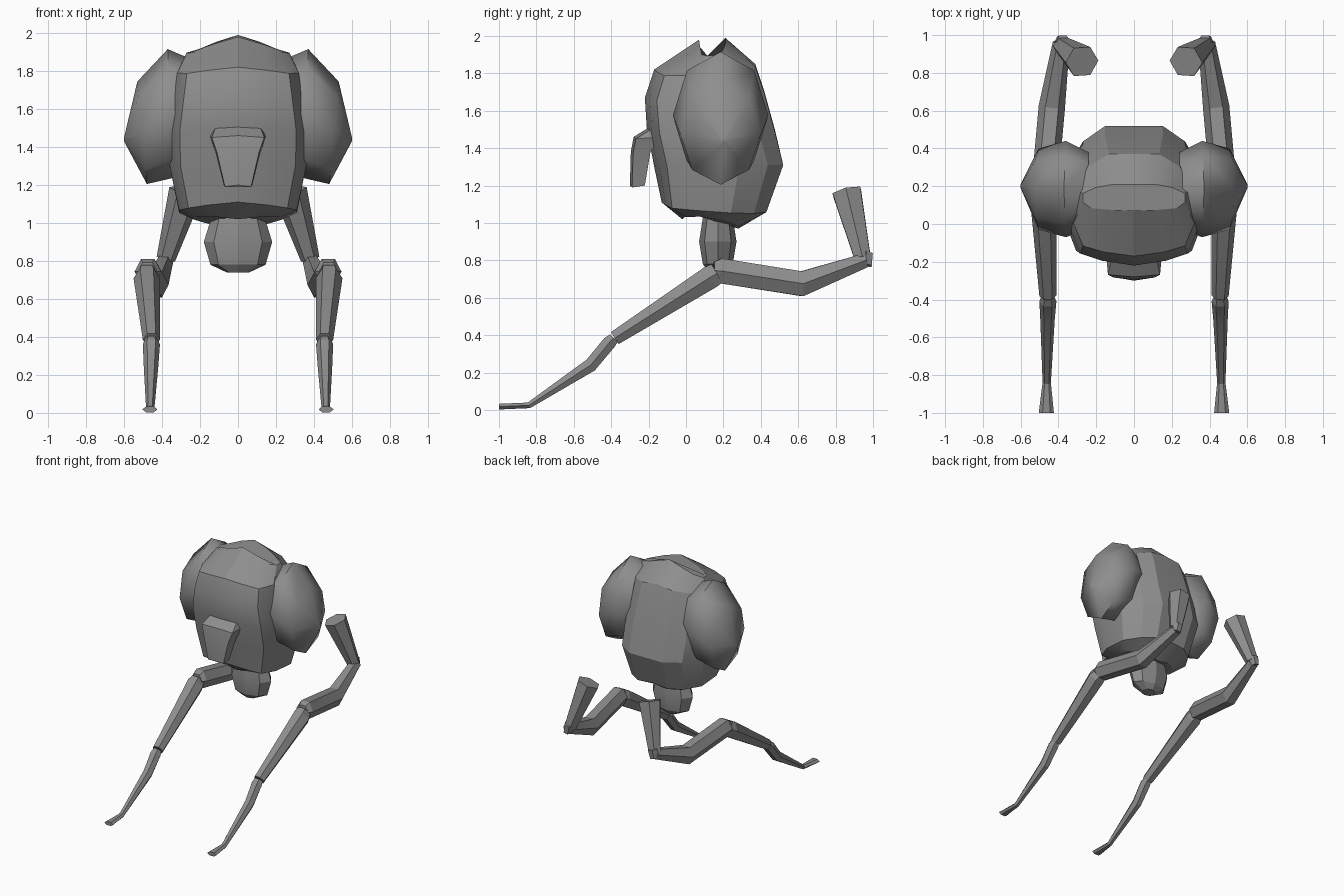
import bpy, bmesh, math
from mathutils import Vector

if "Cube" in bpy.data.objects:
    bpy.data.objects.remove(bpy.data.objects["Cube"])

grey = bpy.data.materials.new("plain grey")
grey.use_nodes = True
grey.diffuse_color = (0.27, 0.27, 0.27, 1)
grey.node_tree.nodes["Principled BSDF"].inputs["Base Color"].default_value = (0.27, 0.27, 0.27, 1)


def loft(name, rings, angle=20, mirrored=False):
    """Skin a list of equal-length point rings, with both ends closed."""
    bm = bmesh.new()
    loops = [[bm.verts.new(p) for p in ring] for ring in rings]
    n = len(loops[0])
    for a, b in zip(loops, loops[1:]):
        for i in range(n):
            j = (i + 1) % n
            bm.faces.new((a[i], a[j], b[j], b[i]))
    bm.faces.new(loops[0])
    bm.faces.new(loops[-1])
    if mirrored:
        geom = bmesh.ops.duplicate(bm, geom=bm.verts[:] + bm.edges[:] + bm.faces[:])["geom"]
        for v in geom:
            if isinstance(v, bmesh.types.BMVert):
                v.co.x *= -1
    bmesh.ops.remove_doubles(bm, verts=bm.verts, dist=0.0005)
    bmesh.ops.recalc_face_normals(bm, faces=bm.faces)
    mesh = bpy.data.meshes.new(name)
    bm.to_mesh(mesh)
    bm.free()
    mesh.materials.append(grey)
    ob = bpy.data.objects.new(name, mesh)
    bpy.context.collection.objects.link(ob)
    bpy.ops.object.select_all(action="DESELECT")
    ob.select_set(True)
    bpy.context.view_layer.objects.active = ob
    bpy.ops.object.shade_smooth_by_angle(angle=math.radians(angle))
    return ob


def symmetric(half):
    """Complete a ring whose first and last points lie on x = 0."""
    return half + [(-x, y, z) for x, y, z in reversed(half[1:-1])]


def ellipse(n, place):
    return [place(math.cos(k * math.tau / n), math.sin(k * math.tau / n)) for k in range(n)]


def tube(name, path, sides=6):
    """Pair of limbs along a path of (x, y, z, side radius, upward radius)."""
    pts = [Vector(p[:3]) for p in path]
    rings = []
    for i, p in enumerate(path):
        t = (pts[min(i + 1, len(pts) - 1)] - pts[max(i - 1, 0)]).normalized()
        side = (Vector((1, 0, 0)) - t * t.x).normalized()
        up = t.cross(side)
        rings.append(ellipse(sides, lambda c, s: pts[i] + side * c * p[3] + up * s * p[4] * 1.1))
    return loft(name, rings, 15, mirrored=True)


# Head: front z, front y, back z, back y, half width, drop at the sides
levels = [
    (1.02, -0.02, 0.97, 0.28, 0.23, -0.03),
    (1.11, -0.13, 1.07, 0.43, 0.31, 0.03),
    (1.30, -0.17, 1.31, 0.52, 0.36, 0.0),
    (1.51, -0.21, 1.50, 0.475, 0.365, 0.03),
    (1.67, -0.22, 1.70, 0.42, 0.34, 0.02),
    (1.82, -0.17, 1.85, 0.37, 0.32, 0.04),
    (1.98, 0.07, 1.99, 0.21, 0.27, 0.09),
]
# Across fraction, depth fraction, share of the side drop
section = [(0, 0, 0), (0.5, 0.04, 0.45), (0.84, 0.10, 0.9), (1, 0.32, 1),
           (1, 0.66, 1), (0.75, 0.88, 0.8), (0.42, 1, 0.4), (0, 1, 0)]
loft("head", [symmetric([(w * a, yf + (yb - yf) * d, zf + (zb - zf) * d - drop * s)
                         for a, d, s in section])
              for zf, yf, zb, yb, w, drop in levels], 22)

# Bulging eyes: x, centre y, centre z, y radius, z radius, lean
domes = [(0.24, 0.18, 1.60, 0.20, 0.26, 0), (0.36, 0.185, 1.575, 0.255, 0.34, 0.01),
         (0.505, 0.185, 1.475, 0.215, 0.27, 0.025), (0.60, 0.20, 1.44, 0.01, 0.01, 0)]
loft("eyes", [ellipse(8, lambda c, s: (x + lean * s, y + ry * c, z + rz * s))
              for x, y, z, ry, rz, lean in domes], 60, mirrored=True)

# Snout: z, front y, back y, half width
snout = [(1.20, -0.30, -0.22, 0.075), (1.38, -0.295, -0.19, 0.12),
         (1.46, -0.28, -0.13, 0.15), (1.51, -0.20, -0.10, 0.13)]
loft("snout", [symmetric([(0, yf, z), (w * 0.92, yf + 0.012, z - 0.01),
                          (w, yb, z), (0, yb, z)]) for z, yf, yb, w in snout])

# Neck: z, x radius, y radius
neck = [(1.06, 0.13, 0.075), (0.90, 0.18, 0.10), (0.78, 0.145, 0.08), (0.74, 0.06, 0.05)]
loft("neck", [ellipse(8, lambda c, s: (rx * c, 0.17 + ry * s, z)) for z, rx, ry in neck])

# Legs
tube("upper_legs", [(0.275, 0.86, 1.165, 0.09, 0.08), (0.38, 0.945, 0.81, 0.05, 0.045)])
tube("knees", [(0.375, 0.965, 0.84, 0.04, 0.035), (0.39, 0.955, 0.775, 0.035, 0.04)])
tube("thighs", [(0.385, 0.96, 0.80, 0.045, 0.04), (0.435, 0.62, 0.675, 0.07, 0.07),
                (0.475, 0.18, 0.745, 0.07, 0.07), (0.477, 0.15, 0.745, 0.05, 0.05)])
tube("shins", [(0.48, 0.165, 0.73, 0.055, 0.06), (0.48, 0.13, 0.71, 0.07, 0.065),
               (0.456, -0.38, 0.385, 0.045, 0.04)])
tube("feet", [(0.456, -0.385, 0.385, 0.035, 0.03), (0.456, -0.41, 0.36, 0.045, 0.038),
              (0.458, -0.51, 0.24, 0.038, 0.038), (0.462, -0.84, 0.025, 0.022, 0.017),
              (0.464, -1.0, 0.018, 0.04, 0.016)])
